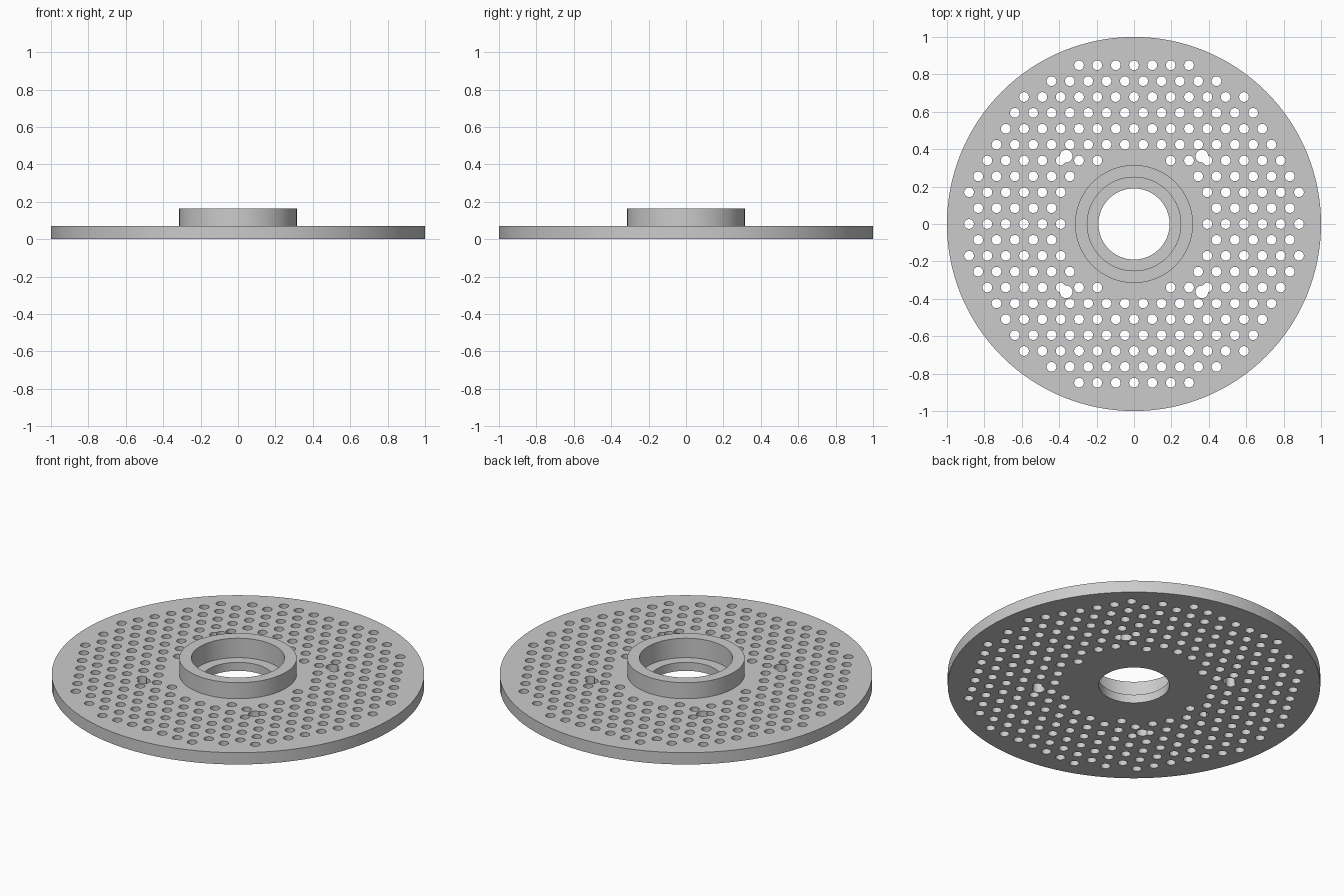
import bpy, bmesh, math
from mathutils import Matrix, Vector

if "Cube" in bpy.data.objects:
    bpy.data.objects.remove(bpy.data.objects["Cube"], do_unlink=True)

DISC_T, COLLAR_TOP, LEDGE = 0.07, 0.165, 0.05
BORE_R, POCKET_R, COLLAR_R = 0.19, 0.25, 0.315
PITCH, HOLE_R = 0.098, 0.026
MOUNT, MOUNT_R = 0.363, 0.034

grey = bpy.data.materials.new("plain_grey")
grey.use_nodes = True
grey.diffuse_color = (0.6, 0.6, 0.6, 1)
grey.node_tree.nodes["Principled BSDF"].inputs["Base Color"].default_value = (0.6, 0.6, 0.6, 1)


def add_object(name, bm):
    bmesh.ops.recalc_face_normals(bm, faces=bm.faces)
    mesh = bpy.data.meshes.new(name)
    bm.to_mesh(mesh)
    bm.free()
    mesh.materials.append(grey)
    obj = bpy.data.objects.new(name, mesh)
    bpy.context.collection.objects.link(obj)
    return obj


def lathe(name, profile, steps=128):
    bm = bmesh.new()
    verts = [bm.verts.new((r, 0, z)) for r, z in profile]
    edges = [bm.edges.new((v, verts[i - 1])) for i, v in enumerate(verts)]
    bmesh.ops.spin(bm, geom=verts + edges, cent=(0, 0, 0), axis=(0, 0, 1),
                   angle=math.tau, steps=steps, use_merge=True)
    bmesh.ops.remove_doubles(bm, verts=bm.verts, dist=1e-5)
    return add_object(name, bm)


def pin_cutter(name, centres, radius):
    bm = bmesh.new()
    for x, y in centres:
        bmesh.ops.create_cone(bm, cap_ends=True, segments=24, radius1=radius, radius2=radius,
                              depth=0.3, matrix=Matrix.Translation((x, y, DISC_T / 2)))
    cutter = add_object(name, bm)
    cutter.hide_render = True
    return cutter


# Disc with raised collar, bearing pocket and through bore
disc = lathe("perforated_disc", [
    (BORE_R, 0), (1, 0), (1, DISC_T), (COLLAR_R, DISC_T), (COLLAR_R, COLLAR_TOP),
    (POCKET_R, COLLAR_TOP), (POCKET_R, LEDGE), (BORE_R, LEDGE)])

# Triangular grid of small holes, kept inside a ring
centres = []
for row in range(-10, 11):
    for col in range(-10, 11):
        p = Vector(((col + 0.5 * (row % 2)) * PITCH, row * PITCH * math.sqrt(3) / 2))
        if 0.37 < p.length < 0.91:
            centres.append(p)

# Four larger mounting holes on the diagonals
mounts = [(sx * MOUNT, sy * MOUNT) for sx in (-1, 1) for sy in (-1, 1)]

cutters = [pin_cutter("small_hole_cutter", centres, HOLE_R),
           pin_cutter("mount_hole_cutter", mounts, MOUNT_R)]
for cutter in cutters:
    mod = disc.modifiers.new(cutter.name, "BOOLEAN")
    mod.operation = "DIFFERENCE"
    mod.solver = "EXACT"
    mod.object = cutter

# Bake the cuts and drop the cutters
bpy.context.view_layer.update()
graph = bpy.context.evaluated_depsgraph_get()
cut_mesh = bpy.data.meshes.new_from_object(disc.evaluated_get(graph))
disc.modifiers.clear()
disc.data = cut_mesh
for cutter in cutters:
    bpy.data.objects.remove(cutter, do_unlink=True)

# Smooth round walls with crisp rims
bpy.ops.object.select_all(action="DESELECT")
disc.select_set(True)
bpy.context.view_layer.objects.active = disc
bpy.ops.object.shade_smooth_by_angle(angle=math.radians(30))
